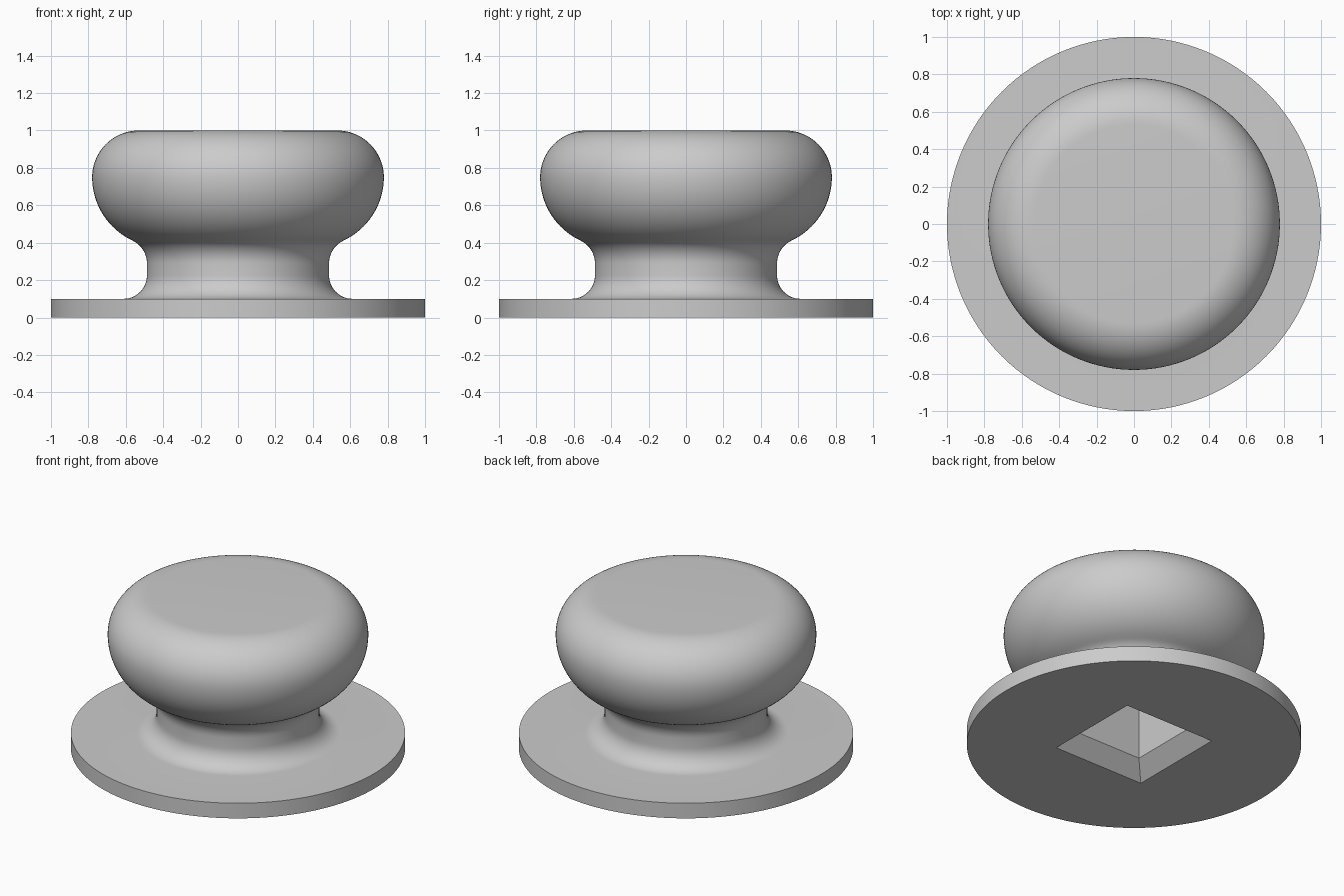
import bpy
import bmesh
from math import sin, cos, pi, radians

if "Cube" in bpy.data.objects:
    bpy.data.objects.remove(bpy.data.objects["Cube"], do_unlink=True)

SEGMENTS = 128
QUARTER = SEGMENTS // 4

grey = bpy.data.materials.new("plain grey")
grey.use_nodes = True
colour = (0.6, 0.6, 0.6, 1)
grey.diffuse_color = colour
grey.node_tree.nodes["Principled BSDF"].inputs["Base Color"].default_value = colour


def arc(cx, cz, radius, start, end, steps):
    """Points of a circular arc in the radius/height plane, in degrees."""
    angles = [radians(start + (end - start) * i / steps) for i in range(steps + 1)]
    return [(cx + radius * cos(a), cz + radius * sin(a)) for a in angles]


def ring(bm, radius, z, count):
    """Ring of vertices whose first one lies on the -45 degree diagonal."""
    return [bm.verts.new((radius * cos(2 * pi * i / count - pi / 4),
                          radius * sin(2 * pi * i / count - pi / 4), z))
            for i in range(count)]


def bridge(bm, lower, upper):
    n = len(lower)
    for i in range(n):
        j = (i + 1) % n
        bm.faces.new((lower[i], lower[j], upper[j], upper[i]))


# Outer profile: base plate, foot fillet, neck, collar fillet, bulging knob
profile = [(1, 0), (1, 0.1)]
profile += arc(0.612, 0.225, 0.125, 270, 180, 12)
profile += arc(0.621, 0.29, 0.134, 180, 115, 10)
profile += arc(0.407, 0.75, 0.373, -65, 0, 16)[1:]
profile += arc(0.53, 0.75, 0.25, 0, 90, 18)[1:]

bm = bmesh.new()
rings = [ring(bm, r, z, SEGMENTS) for r, z in profile]
for lower, upper in zip(rings, rings[1:]):
    bridge(bm, lower, upper)
bm.faces.new(rings[-1])

# Square socket underneath: tapered mouth, then a straight shaft
socket = [ring(bm, half * 2 ** 0.5, z, 4)
          for half, z in ((0.33, 0), (0.24, 0.1), (0.24, 0.55))]
for lower, upper in zip(socket, socket[1:]):
    bridge(bm, lower, upper)
bm.faces.new(socket[-1])

# Flat underside, one face per side of the socket
rim, mouth = rings[0], socket[0]
for q in range(4):
    edge = [rim[(q * QUARTER + i) % SEGMENTS] for i in range(QUARTER + 1)]
    bm.faces.new(edge + [mouth[(q + 1) % 4], mouth[q]])

bmesh.ops.recalc_face_normals(bm, faces=bm.faces)
mesh = bpy.data.meshes.new("knob_with_base")
bm.to_mesh(mesh)
bm.free()
mesh.materials.append(grey)

knob = bpy.data.objects.new("knob_with_base", mesh)
bpy.context.collection.objects.link(knob)
bpy.ops.object.select_all(action="DESELECT")
knob.select_set(True)
bpy.context.view_layer.objects.active = knob
bpy.ops.object.shade_smooth_by_angle(angle=radians(30))
